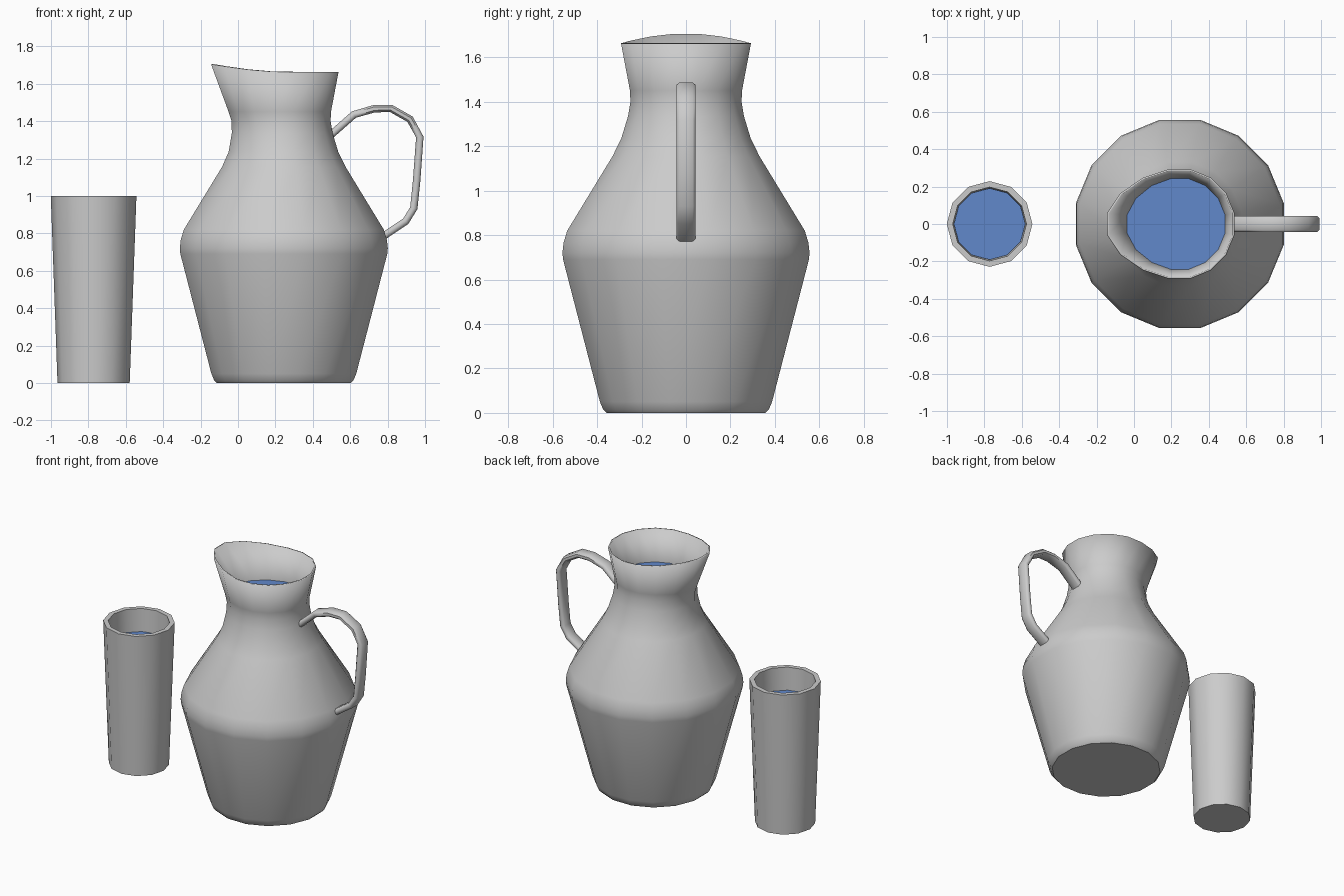
import bpy, math
from mathutils import Vector

if "Cube" in bpy.data.objects:
    bpy.data.objects.remove(bpy.data.objects["Cube"])


def make(name, rings, cap_start=True, cap_end=False, angle=40, color=None):
    """Skin a list of equal-length point rings into a smooth mesh object."""
    n = len(rings[0])
    verts = [p for r in rings for p in r]
    faces = []
    for k in range(len(rings) - 1):
        a, b = k * n, (k + 1) * n
        for i in range(n):
            j = (i + 1) % n
            faces.append((a + i, a + j, b + j, b + i))
    if cap_start:
        faces.append(tuple(reversed(range(n))))
    if cap_end:
        last = (len(rings) - 1) * n
        faces.append(tuple(range(last, last + n)))
    me = bpy.data.meshes.new(name)
    me.from_pydata(verts, [], faces)
    ob = bpy.data.objects.new(name, me)
    bpy.context.collection.objects.link(ob)
    bpy.ops.object.select_all(action='DESELECT')
    ob.select_set(True)
    bpy.context.view_layer.objects.active = ob
    bpy.ops.object.shade_smooth_by_angle(angle=math.radians(angle))
    if color:
        mat = bpy.data.materials.new(name)
        mat.diffuse_color = color
        mat.use_nodes = True
        mat.node_tree.nodes["Principled BSDF"].inputs["Base Color"].default_value = mat.diffuse_color
        me.materials.append(mat)
    return ob


def jug_ring(r, z, spout=0.0, lift=0.0):
    """16-sided ring, pulled out (and up) towards -x to form the spout."""
    pts = []
    for i in range(16):
        t = (i + 0.5) * math.tau / 16
        w = max(0.0, -math.cos(t)) ** 2
        pts.append((0.245 + r * math.cos(t) - spout * w,
                    r * math.sin(t), z + lift * w))
    return pts


def glass_ring(r, z):
    return [(-0.772 + r * math.cos(i * math.tau / 12),
             r * math.sin(i * math.tau / 12), z) for i in range(12)]


BLUE = (0.12, 0.25, 0.6, 1)

# Jug body: thin turned shell with a pulled spout
body = [(0.365, 0, 0, 0), (0.38, 0.015, 0, 0), (0.395, 0.05, 0, 0),
        (0.564, 0.69, 0, 0), (0.567, 0.72, 0, 0), (0.562, 0.765, 0, 0),
        (0.545, 0.82, 0, 0), (0.337, 1.155, 0, 0), (0.297, 1.235, 0.004, 0),
        (0.266, 1.335, 0.018, 0), (0.255, 1.40, 0.03, 0),
        (0.257, 1.45, 0.045, 0), (0.298, 1.662, 0.1, 0.042)]
jug = make("jug_body", [jug_ring(*p) for p in body])
shell = jug.modifiers.new("shell", 'SOLIDIFY')
shell.thickness = 0.01
shell.offset = -1

# Water surface in the jug neck
make("jug_water", [jug_ring(0.247, 1.445, 0.042)],
     cap_start=False, cap_end=True, color=BLUE)

# Handle: flattened section swept along a bent path
path = [Vector((x, 0, z)) for x, z in
        [(0.48, 1.312), (0.62, 1.435), (0.73, 1.467), (0.82, 1.467),
         (0.92, 1.41), (0.972, 1.315), (0.955, 1.08), (0.94, 0.935),
         (0.897, 0.865), (0.77, 0.78)]]
section = [(0.043, -0.009), (0.043, 0.009), (0.03, 0.02), (-0.03, 0.02),
           (-0.043, 0.009), (-0.043, -0.009), (-0.03, -0.02), (0.03, -0.02)]
rings = []
for i, p in enumerate(path):
    d = (path[min(i + 1, len(path) - 1)] - path[max(i - 1, 0)]).normalized()
    out = Vector((-d.z, 0, d.x))
    rings.append([p + Vector((0, -y, 0)) + out * o for y, o in section][::-1])
make("jug_handle", rings, cap_end=True, angle=50)

# Glass: thick-walled tapered tumbler
glass = [(0.193, 0), (0.229, 1.0), (0.197, 1.0), (0.168, 0.05)]
make("glass", [glass_ring(*p) for p in glass], cap_end=True)

# Water surface in the glass
make("glass_water", [glass_ring(0.191, 0.84)],
     cap_start=False, cap_end=True, color=BLUE)
